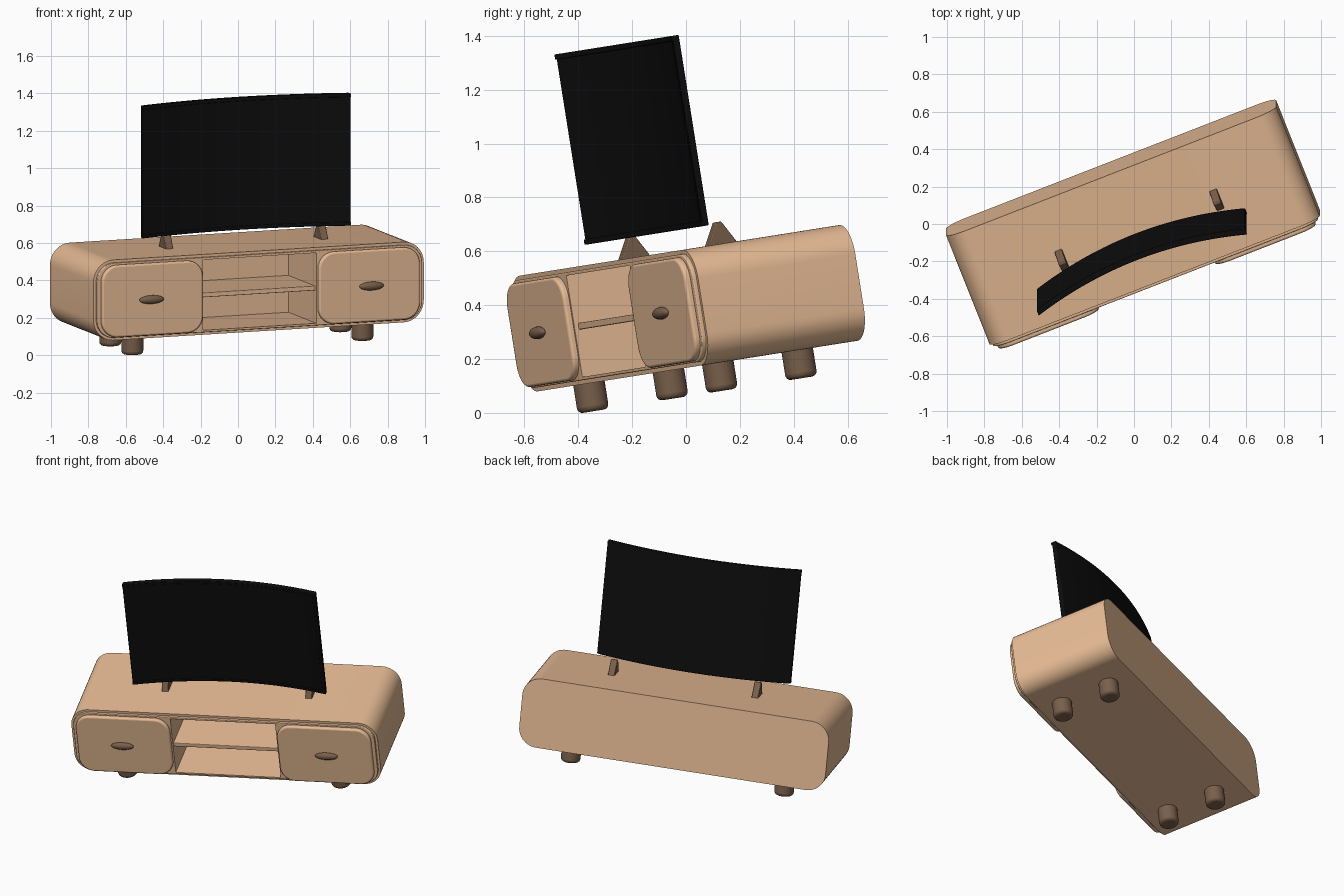
import bpy, bmesh, math
from mathutils import Matrix

if "Cube" in bpy.data.objects:
    bpy.data.objects.remove(bpy.data.objects["Cube"])

# The whole set is yawed and tipped slightly forward
POSE = Matrix.Rotation(math.radians(9), 4, 'X') @ Matrix.Rotation(math.radians(21.5), 4, 'Z')
CX = 0.02   # middle of the cabinet along its own length


def material(name, r, g, b):
    m = bpy.data.materials.new(name)
    m.diffuse_color = (r, g, b, 1)
    m.use_nodes = True
    m.node_tree.nodes["Principled BSDF"].inputs["Base Color"].default_value = m.diffuse_color
    return m


WOOD = material("light_wood", 0.80, 0.50, 0.30)
DARK = material("dark_wood", 0.19, 0.115, 0.07)
BLACK = material("black_plastic", 0.004, 0.004, 0.004)


def finish(name, bm, mat, bevel=0, segments=3, smooth=True):
    bmesh.ops.recalc_face_normals(bm, faces=bm.faces)
    me = bpy.data.meshes.new(name)
    bm.to_mesh(me)
    bm.free()
    ob = bpy.data.objects.new(name, me)
    bpy.context.collection.objects.link(ob)
    ob.matrix_world = POSE
    me.materials.append(mat)
    if bevel:
        b = ob.modifiers.new("bevel", 'BEVEL')
        b.width, b.segments, b.limit_method = bevel, segments, 'ANGLE'
        b.angle_limit = math.radians(40)
    if smooth:
        bpy.ops.object.select_all(action='DESELECT')
        ob.select_set(True)
        bpy.context.view_layer.objects.active = ob
        bpy.ops.object.shade_smooth_by_angle(angle=math.radians(35))
    return ob


def extrude_profile(bm, pts, direction):
    f = bm.faces.new([bm.verts.new(p) for p in pts])
    new = bmesh.ops.extrude_face_region(bm, geom=[f])["geom"]
    bmesh.ops.translate(bm, vec=direction, verts=[g for g in new if isinstance(g, bmesh.types.BMVert)])


def rounded_slab(name, cx, cz, w, h, r, y0, y1, mat, bevel=0):
    """Rounded rectangle in XZ, extruded from y0 to y1."""
    pts, n = [], 12
    for k, (sx, sz) in enumerate([(1, 1), (-1, 1), (-1, -1), (1, -1)]):
        for i in range(n + 1):
            a = math.pi / 2 * (k + i / n)
            pts.append((cx + sx * (w / 2 - r) + r * math.cos(a), y0,
                        cz + sz * (h / 2 - r) + r * math.sin(a)))
    bm = bmesh.new()
    extrude_profile(bm, pts, (0, y1 - y0, 0))
    return finish(name, bm, mat, bevel)


def box(name, x0, x1, y0, y1, z0, z1, mat, bevel=0):
    bm = bmesh.new()
    extrude_profile(bm, [(x0, y0, z0), (x1, y0, z0), (x1, y1, z0), (x0, y1, z0)], (0, 0, z1 - z0))
    return finish(name, bm, mat, bevel, 2, False)


# Cabinet body with a stepped front rim and an open middle bay
body = rounded_slab("cabinet_body", CX, 0.3825, 1.898, 0.435, 0.115, -0.25, 0.385, WOOD)
rim = rounded_slab("front_rim", CX, 0.3825, 1.868, 0.405, 0.10, -0.266, -0.24, WOOD, 0.004)
bay = box("bay_cutter", CX - 0.325, CX + 0.325, -0.4, 0.14, 0.192, 0.573, WOOD)
bay.hide_render = True
bay.hide_set(True)
for ob in (body, rim):
    cut = ob.modifiers.new("bay", 'BOOLEAN')
    cut.operation, cut.object, cut.solver = 'DIFFERENCE', bay, 'EXACT'

# Shelf in the bay
box("shelf", CX - 0.327, CX + 0.327, -0.25, 0.142, 0.367, 0.392, WOOD, 0.004)

# Doors, knobs, legs, stand feet
for side, s in (("left", -1), ("right", 1)):
    dx = CX + s * 0.623
    rounded_slab(side + "_door", dx, 0.38, 0.58, 0.39, 0.09, -0.29, -0.258, WOOD, 0.01)

    bm = bmesh.new()
    bmesh.ops.create_uvsphere(bm, u_segments=32, v_segments=16, radius=1)
    bmesh.ops.transform(bm, verts=bm.verts, matrix=Matrix.Translation((CX + s * 0.632, -0.294, 0.38))
                        @ Matrix.Diagonal((0.07, 0.021, 0.023, 1)))
    finish(side + "_knob", bm, DARK)

    for end, y in (("front", -0.108), ("back", 0.213)):
        bm = bmesh.new()
        bmesh.ops.create_cone(bm, cap_ends=True, segments=40, radius1=0.059, radius2=0.059, depth=0.13,
                              matrix=Matrix.Translation((0.011 + s * 0.661, y, 0.125)))
        finish(f"{end}_{side}_leg", bm, DARK, 0.02, 4)

    bm = bmesh.new()
    fx = 0.05 + s * 0.445
    extrude_profile(bm, [(fx - 0.021, y, z) for y, z in
                         [(-0.012, 0.595), (0.108, 0.595), (0.056, 0.682), (0.036, 0.682)]], (0.042, 0, 0))
    finish(side + "_stand_foot", bm, DARK, 0.004, 2)


# Curved television: casing, raised bezel and screen
def curved_ring(bm, half, z0, z1, y_front, y_back, n=40):
    rows = []
    for i in range(n + 1):
        x = half * (2 * i / n - 1)
        y = 0.019 - 0.087 * (x / 0.599) ** 2
        rows.append([bm.verts.new((CX + 0.004 + x, y + dy, z))
                     for dy, z in ((y_front, z0), (y_back, z0), (y_back, z1), (y_front, z1))])
    for a, b in zip(rows, rows[1:]):
        for j in range(4):
            k = (j + 1) % 4
            bm.faces.new((a[j], a[k], b[k], b[j]))
    bm.faces.new(rows[0])
    bm.faces.new(rows[-1])


Z0, Z1, HALF, EDGE = 0.675, 1.391, 0.599, 0.02
bm = bmesh.new()
curved_ring(bm, HALF, Z0, Z1, 0.004, 0.030)
finish("television_casing", bm, BLACK, 0.004, 2)
bm = bmesh.new()
curved_ring(bm, HALF - EDGE, Z0 + EDGE, Z1 - EDGE, 0.001, 0.012)
finish("television_screen", bm, BLACK)
for name, z0, z1 in (("lower_bezel", Z0, Z0 + EDGE), ("upper_bezel", Z1 - EDGE, Z1)):
    bm = bmesh.new()
    curved_ring(bm, HALF, z0, z1, -0.002, 0.012)
    finish(name, bm, BLACK, 0.003, 2)
